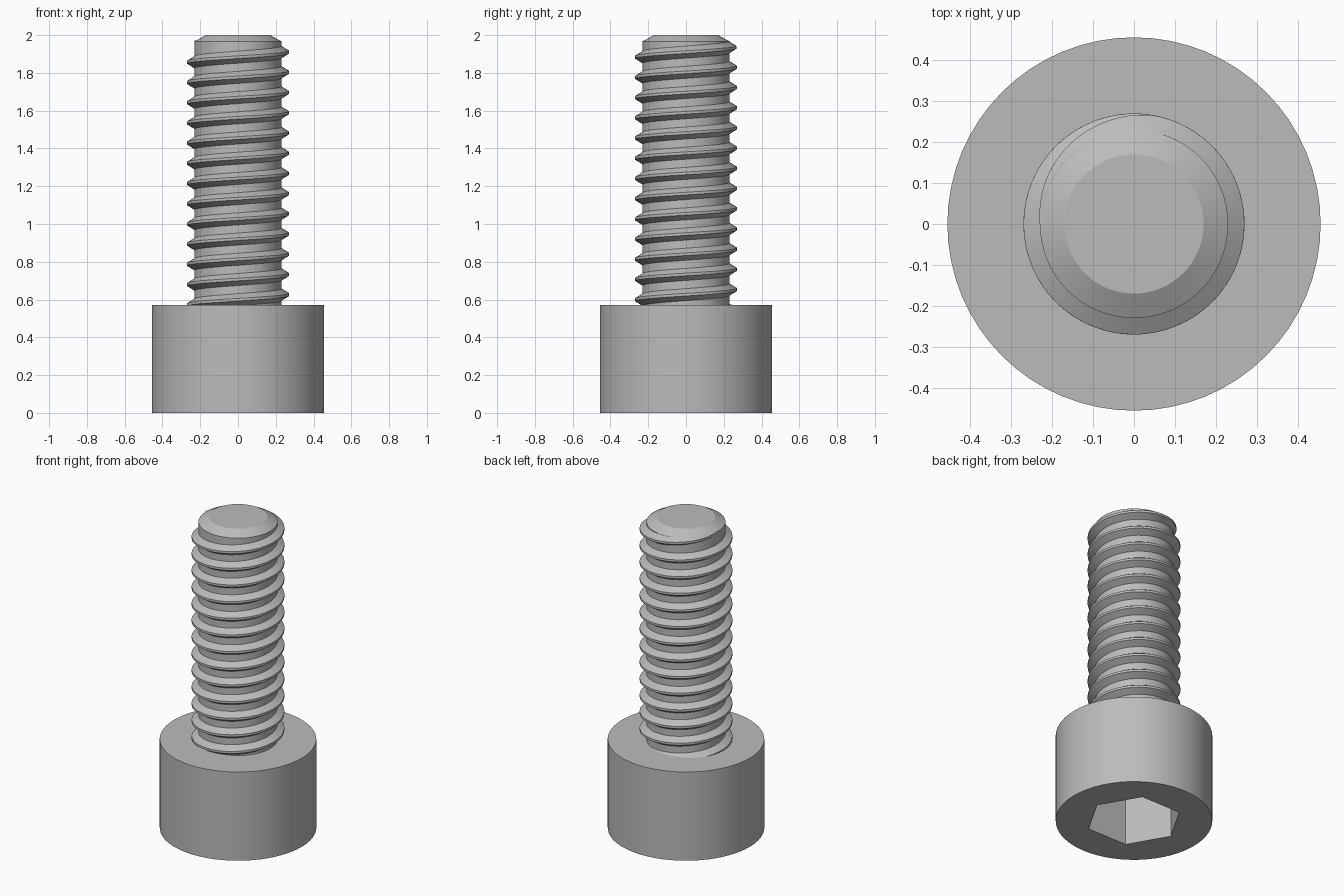
import bpy
import bmesh
import math

cube = bpy.data.objects.get("Cube")
if cube:
    bpy.data.objects.remove(cube)

SIDES = 64
HEAD_R, HEAD_H = 0.456, 0.57
ROOT_R, CREST_R = 0.23, 0.27
PITCH = 0.107

steel = bpy.data.materials.new("grey steel")
steel.use_nodes = True
grey = (0.5, 0.5, 0.5, 1.0)
steel.diffuse_color = grey
steel.node_tree.nodes["Principled BSDF"].inputs["Base Color"].default_value = grey


def add_object(name, bm):
    bmesh.ops.recalc_face_normals(bm, faces=bm.faces)
    mesh = bpy.data.meshes.new(name)
    bm.to_mesh(mesh)
    bm.free()
    mesh.materials.append(steel)
    obj = bpy.data.objects.new(name, mesh)
    bpy.context.collection.objects.link(obj)
    return obj


def turned(name, profile, sides, turn=0.0):
    """Closed solid with one ring per (radius, height) and flat caps."""
    bm = bmesh.new()
    rings = []
    for r, z in profile:
        angles = [turn + math.tau * i / sides for i in range(sides)]
        rings.append([bm.verts.new((r * math.cos(a), r * math.sin(a), z)) for a in angles])
    for low, high in zip(rings, rings[1:]):
        for i in range(sides):
            j = (i + 1) % sides
            bm.faces.new((low[i], low[j], high[j], high[i]))
    bm.faces.new(rings[0][::-1])
    bm.faces.new(rings[-1])
    return add_object(name, bm)


def activate(obj):
    bpy.ops.object.select_all(action="DESELECT")
    obj.select_set(True)
    bpy.context.view_layer.objects.active = obj


def smooth(obj, degrees):
    activate(obj)
    bpy.ops.object.shade_smooth_by_angle(angle=math.radians(degrees))


# Cylindrical head with a hexagonal socket cut into its underside
head = turned("head", [(HEAD_R, 0), (HEAD_R, HEAD_H)], SIDES)
cutter = turned("socket_cutter", [(0.28, -0.1), (0.28, 0.33)], 6)
cutter.hide_render = True
cut = head.modifiers.new("socket", "BOOLEAN")
cut.operation = "DIFFERENCE"
cut.solver = "EXACT"
cut.object = cutter
activate(head)
bpy.ops.object.modifier_apply(modifier=cut.name)
bpy.data.objects.remove(cutter)
smooth(head, 30)

# Plain shank core with a chamfered tip
shank = turned("shank", [(ROOT_R, HEAD_H - 0.02), (ROOT_R, 1.967), (0.17, 2.0)], SIDES)
smooth(shank, 25)

# Right-handed helical thread, fading into the shank over its last stretch
bm = bmesh.new()
start, end = math.pi - math.tau * 13.4, math.pi
fade = math.radians(100)
steps = 13 * SIDES
rings = []
for i in range(steps + 1):
    a = start + (end - start) * i / steps
    z = 1.91 + PITCH * a / math.tau
    k = max(min(1.0, (end - a) / fade), 0.02)
    crest = ROOT_R + (CREST_R - ROOT_R) * k
    base = 0.007 + 0.025 * k
    section = [(ROOT_R - 0.01, -base), (ROOT_R, -base), (crest, -0.007),
               (crest, 0.007), (ROOT_R, base), (ROOT_R - 0.01, base)]
    rings.append([bm.verts.new((r * math.cos(a), r * math.sin(a), z + dz))
                  for r, dz in section])
for near, far in zip(rings, rings[1:]):
    for i in range(len(near)):
        j = (i + 1) % len(near)
        bm.faces.new((near[i], near[j], far[j], far[i]))
bm.faces.new(rings[0])
bm.faces.new(rings[-1])
thread = add_object("thread", bm)
smooth(thread, 25)
